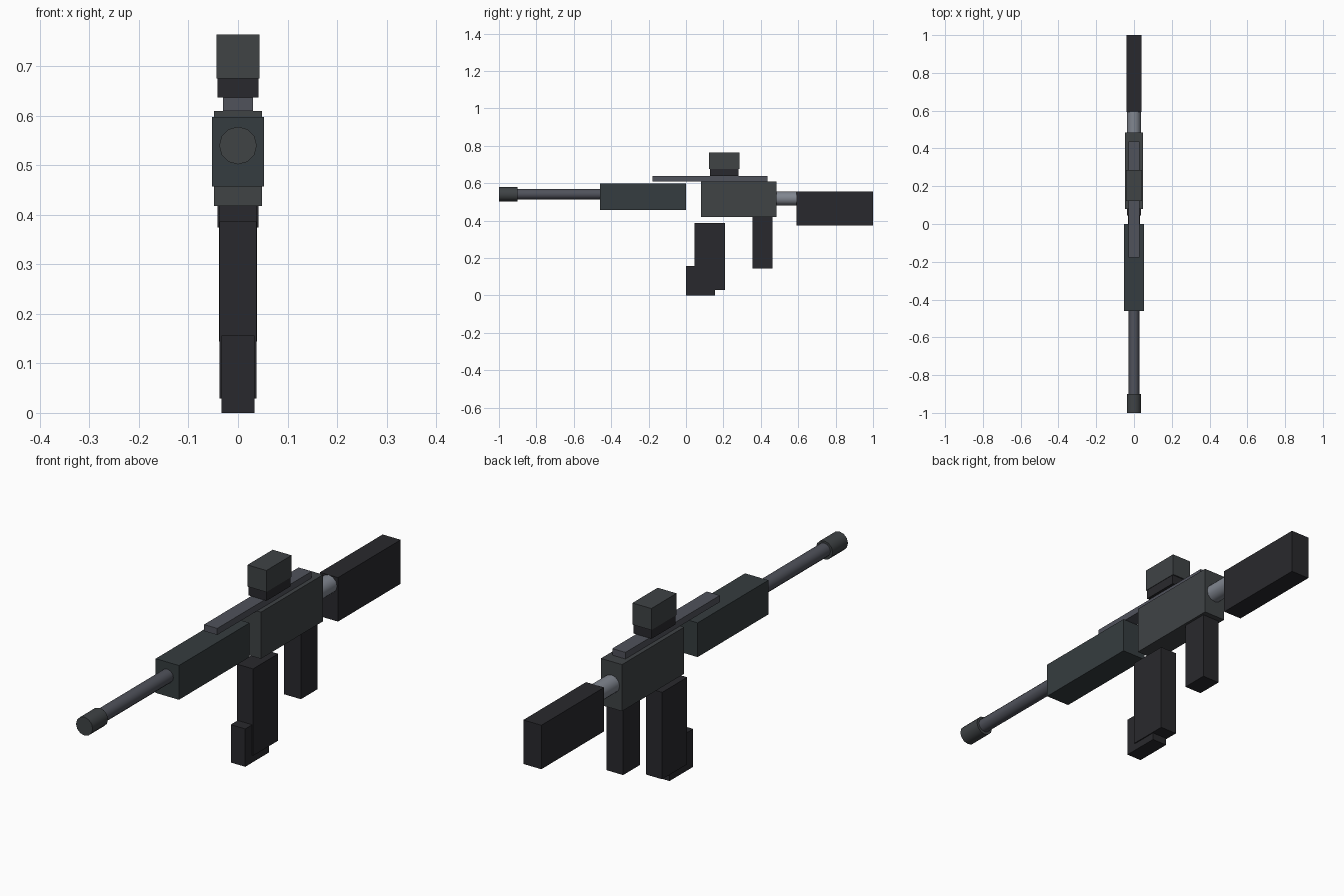
import bpy, bmesh, math
from mathutils import Matrix

if "Cube" in bpy.data.objects:
    bpy.data.objects.remove(bpy.data.objects["Cube"])


def material(name, r, g, b):
    m = bpy.data.materials.new(name)
    m.diffuse_color = (r, g, b, 1)
    m.use_nodes = True
    m.node_tree.nodes["Principled BSDF"].inputs["Base Color"].default_value = m.diffuse_color
    return m


BLACK = material("black_polymer", 0.022, 0.022, 0.026)
GREEN = material("green_grey", 0.036, 0.046, 0.05)
GREY = material("dark_grey", 0.05, 0.056, 0.06)
STEEL = material("blued_steel", 0.08, 0.085, 0.105)
BRIGHT = material("bright_steel", 0.22, 0.24, 0.28)


def finish(name, bm, mat):
    me = bpy.data.meshes.new(name)
    bm.to_mesh(me)
    bm.free()
    me.materials.append(mat)
    ob = bpy.data.objects.new(name, me)
    bpy.context.collection.objects.link(ob)
    return ob


def box(name, half_width, y0, y1, z0, z1, mat):
    """Block centred on x = 0."""
    bm = bmesh.new()
    m = Matrix.Translation((0, (y0 + y1) / 2, (z0 + z1) / 2)) @ Matrix.Diagonal(
        (2 * half_width, y1 - y0, z1 - z0, 1))
    bmesh.ops.create_cube(bm, size=1, matrix=m)
    return finish(name, bm, mat)


def tube(name, radius, y0, y1, z, mat, sides=12):
    """Cylinder lying along y."""
    bm = bmesh.new()
    m = Matrix.Translation((0, (y0 + y1) / 2, z)) @ Matrix.Rotation(math.pi / 2, 4, 'X')
    bmesh.ops.create_cone(bm, cap_ends=True, segments=sides, radius1=radius,
                          radius2=radius, depth=y1 - y0, matrix=m)
    ob = finish(name, bm, mat)
    bpy.ops.object.select_all(action='DESELECT')
    ob.select_set(True)
    bpy.context.view_layer.objects.active = ob
    bpy.ops.object.shade_smooth_by_angle(angle=math.radians(40))
    return ob


# Body
box("receiver", 0.048, 0.08, 0.485, 0.418, 0.61, GREY)
box("handguard", 0.053, -0.46, 0.0, 0.457, 0.598, GREEN)
box("top_rail", 0.03, -0.178, 0.437, 0.61, 0.637, STEEL)

# Barrel and muzzle
tube("barrel", 0.028, -0.9, -0.46, 0.541, STEEL)
tube("muzzle", 0.038, -1.0, -0.9, 0.54, GREY)

# Sight
box("sight_mount", 0.041, 0.128, 0.282, 0.637, 0.675, BLACK)
box("sight_body", 0.043, 0.123, 0.287, 0.675, 0.764, GREY)

# Magazine and its foot
box("magazine", 0.037, 0.045, 0.208, 0.029, 0.387, BLACK)
box("magazine_foot", 0.033, 0.0, 0.154, 0.0, 0.156, BLACK)

# Grip and stock
box("grip", 0.038, 0.355, 0.463, 0.144, 0.418, BLACK)
tube("stock_tube", 0.037, 0.485, 0.592, 0.518, BRIGHT)
box("stock", 0.041, 0.592, 1.0, 0.374, 0.555, BLACK)
